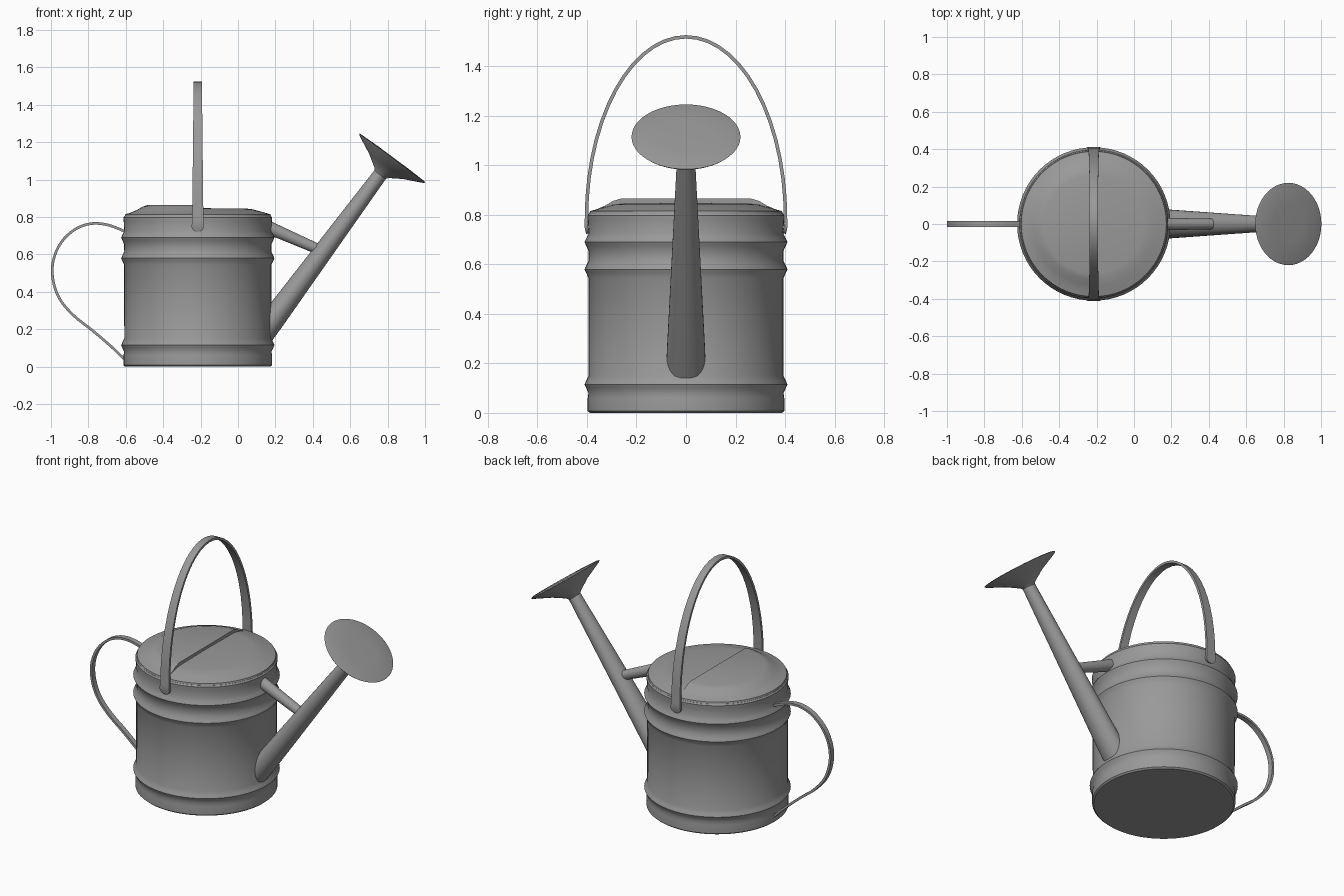
import bpy, bmesh, math
from mathutils import Vector

if "Cube" in bpy.data.objects:
    bpy.data.objects.remove(bpy.data.objects["Cube"])

CX = -0.215  # body axis
mat = bpy.data.materials.new("galvanised_grey")
mat.diffuse_color = (0.32, 0.32, 0.32, 1)
mat.use_nodes = True
mat.node_tree.nodes["Principled BSDF"].inputs["Base Color"].default_value = mat.diffuse_color


def finish(name, bm, angle=40):
    bmesh.ops.remove_doubles(bm, verts=bm.verts, dist=1e-5)
    bmesh.ops.recalc_face_normals(bm, faces=bm.faces)
    me = bpy.data.meshes.new(name)
    bm.to_mesh(me)
    bm.free()
    me.materials.append(mat)
    ob = bpy.data.objects.new(name, me)
    bpy.context.collection.objects.link(ob)
    bpy.ops.object.select_all(action='DESELECT')
    ob.select_set(True)
    bpy.context.view_layer.objects.active = ob
    bpy.ops.object.shade_smooth_by_angle(angle=math.radians(angle))
    return ob


def skin(bm, rings, closed=True):
    """Bridge successive rings of points and cap the two ends."""
    vs = [[bm.verts.new(p) for p in r] for r in rings]
    n = len(vs[0])
    for a, b in zip(vs, vs[1:]):
        for i in range(n):
            j = (i + 1) % n
            bm.faces.new((a[i], a[j], b[j], b[i]))
    if closed:
        bm.faces.new(vs[0])
        bm.faces.new(vs[-1])


def turned(name, stations, origin, axis, n=48, angle=40):
    """Lathe: stations are (distance, radius across axis, radius in y)."""
    o, d = Vector(origin), Vector(axis).normalized()
    side = Vector((0, 1, 0))
    up = d.cross(side)
    rings = []
    for t, ru, ry in stations:
        rings.append([o + d * t + up * ru * math.cos(k) + side * ry * math.sin(k)
                      for k in (2 * math.pi * i / n for i in range(n))])
    bm = bmesh.new()
    skin(bm, rings)
    return finish(name, bm, angle)


def band(name, path, widths, thick, side):
    """Flat strap swept along a path; side is the width direction."""
    pts, s = [Vector(p) for p in path], Vector(side)
    rings = []
    for i, p in enumerate(pts):
        t = (pts[min(i + 1, len(pts) - 1)] - pts[max(i - 1, 0)]).normalized()
        nrm = t.cross(s).normalized() * thick / 2
        w = s * widths[i]
        rings.append([p + w + nrm, p - w + nrm, p - w - nrm, p + w - nrm])
    bm = bmesh.new()
    skin(bm, rings)
    return finish(name, bm)


def smooth_path(points, steps=4):
    """Catmull-Rom refinement of a few control points."""
    P = [Vector(p) for p in points]
    P = [2 * P[0] - P[1]] + P + [2 * P[-1] - P[-2]]
    out = []
    for a, b, c, d in zip(P, P[1:], P[2:], P[3:]):
        for k in range(steps):
            t = k / steps
            out.append(0.5 * (2 * b + (c - a) * t + (2 * a - 5 * b + 4 * c - d) * t * t
                              + (3 * b - a - 3 * c + d) * t ** 3))
    return out + [P[-2]]


# body with three raised beads
prof = [(0.0, 0.388), (0.008, 0.397), (0.06, 0.397)]
for z in (0.115, 0.58, 0.69):
    prof += [(z - 0.035, 0.394), (z - 0.015, 0.403), (z, 0.41), (z + 0.015, 0.403), (z + 0.035, 0.393)]
prof += [(0.775, 0.396), (0.797, 0.398), (0.805, 0.392)]
turned("body", [(z, r, r) for z, r in prof], (CX, 0, 0), (0, 0, 1), 64)

# lid: rear half raised higher than the front half
bm = bmesh.new()
high = [(0.392, 0.80), (0.388, 0.815), (0.36, 0.823), (0.325, 0.838), (0.295, 0.856), (0.265, 0.865), (0, 0.865)]
low = [(0.392, 0.80), (0.388, 0.815), (0.36, 0.823), (0.33, 0.832), (0.295, 0.841), (0.265, 0.845), (0, 0.848)]
for prof, start in ((high, math.pi / 2), (low, -math.pi / 2)):
    rows = []
    for i in range(33):
        a = start + math.pi * i / 32
        rows.append([bm.verts.new((CX + r * math.cos(a), r * math.sin(a), z)) for r, z in prof])
    for p, q in zip(rows, rows[1:]):
        for k in range(len(prof) - 1):
            bm.faces.new((p[k], q[k], q[k + 1], p[k + 1]))
# step between the halves
for s in (1, -1):
    for k in range(2, len(high) - 1):
        quad = [(high[k][0], high[k][1]), (high[k + 1][0], high[k + 1][1]),
                (low[k + 1][0], low[k + 1][1]), (low[k][0], low[k][1])]
        if k == 2:
            quad.pop()
        bm.faces.new([bm.verts.new((CX, s * r, z)) for r, z in quad])
finish("lid", bm, 50)

# carrying handle over the top
foot = [(0.396, 0.725, 0.012), (0.399, 0.733, 0.026), (0.402, 0.748, 0.033), (0.404, 0.765, 0.032)]
arch = []
for i in range(29):
    a = math.pi * i / 28
    arch.append((0.402 * math.cos(a), 0.785 + 0.734 * math.sin(a),
                 0.022 + 0.008 * (1 - math.sin(a))))
pts = foot + arch + [(-y, z, w) for y, z, w in reversed(foot)]
band("top_handle", [(CX, y, z) for y, z, w in pts], [w for y, z, w in pts], 0.014, (1, 0, 0))

# rear handle
ctrl = [(-0.59, 0.715), (-0.62, 0.73), (-0.70, 0.759), (-0.785, 0.765), (-0.87, 0.735), (-0.945, 0.665),
        (-0.987, 0.57), (-0.99, 0.47), (-0.955, 0.365), (-0.88, 0.275), (-0.78, 0.195),
        (-0.68, 0.11), (-0.615, 0.048), (-0.59, 0.03)]
path = smooth_path([(x, 0, z) for x, z in ctrl])
band("rear_handle", path, [0.016] * len(path), 0.014, (0, 1, 0))

# spout, tapering up to the rose
AX = Vector((0.595, 0, 0.804))
rose = Vector((0.825, 0, 1.115))
L = 1.066
base = rose - AX * L
turned("spout", [(-0.12, 0.064, 0.080), (0.0, 0.063, 0.077), (L - 0.095, 0.038, 0.036)], base, AX, 32)

# sprinkler rose
turned("rose", [(-0.112, 0.036, 0.036), (-0.098, 0.046, 0.046), (-0.055, 0.113, 0.113),
                (-0.008, 0.212, 0.212), (0, 0.22, 0.22), (0.003, 0.21, 0.21), (0.006, 0.1, 0.1)],
       rose, AX, 48, 35)

# brace between body and spout
a, b = Vector((0.13, 0, 0.759)), Vector((0.42, 0, 0.632))
turned("brace", [(0, 0.036, 0.034), ((b - a).length, 0.028, 0.028)], a, b - a, 24)
